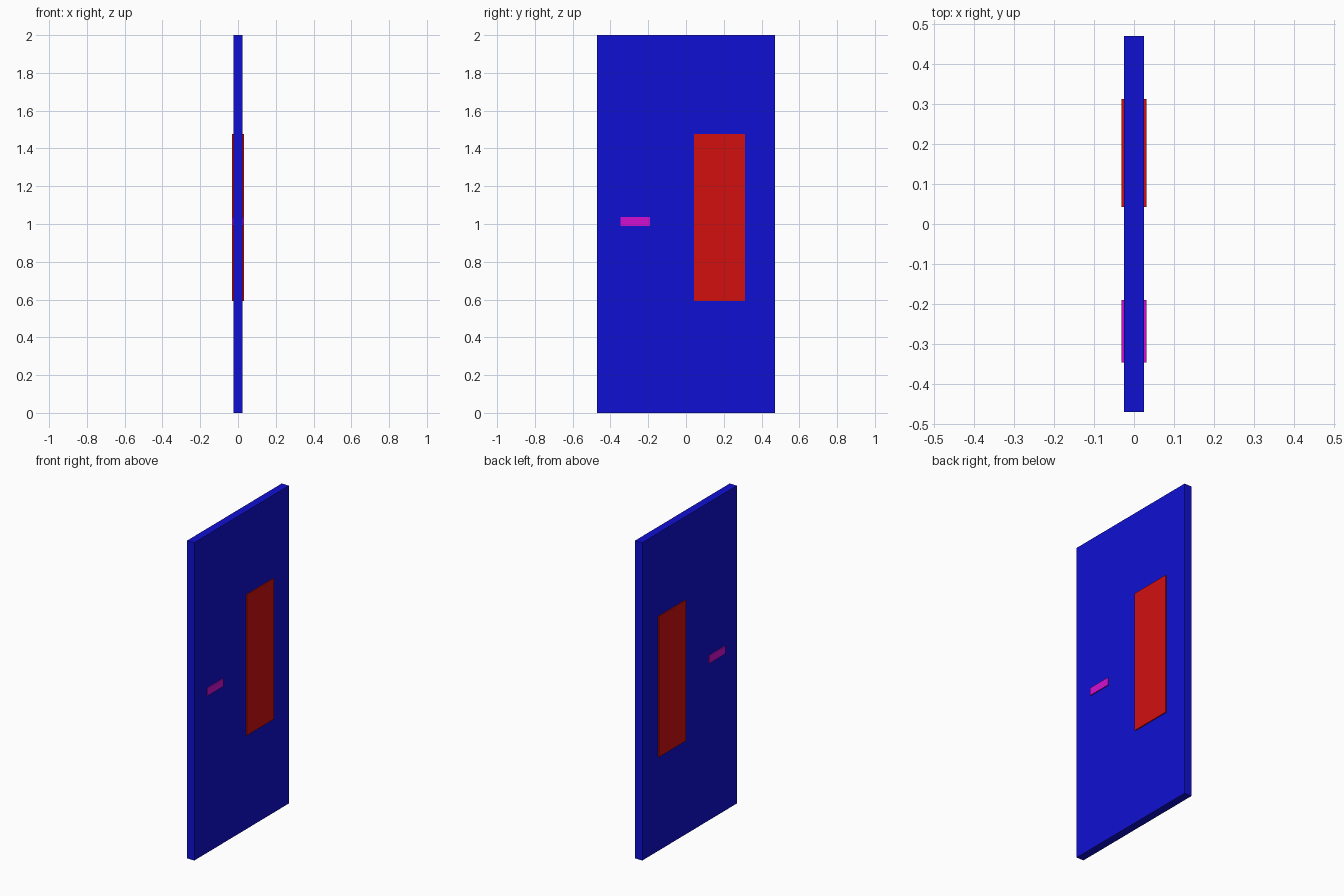
import bpy

if "Cube" in bpy.data.objects:
    bpy.data.objects.remove(bpy.data.objects["Cube"])


def material(name, rgb):
    m = bpy.data.materials.new(name)
    m.diffuse_color = (*rgb, 1.0)
    m.use_nodes = True
    m.node_tree.nodes["Principled BSDF"].inputs["Base Color"].default_value = m.diffuse_color
    return m


def box(name, lo, hi, mat):
    """Axis-aligned box between two corners."""
    centre = [(a + b) / 2 for a, b in zip(lo, hi)]
    bpy.ops.mesh.primitive_cube_add(size=1, location=centre)
    ob = bpy.context.object
    ob.name = name
    ob.scale = [b - a for a, b in zip(lo, hi)]
    bpy.ops.object.transform_apply(location=False, rotation=False, scale=True)
    ob.data.materials.append(mat)
    return ob


blue = material("door blue", (0.005, 0.005, 0.65))
red = material("window red", (0.65, 0.005, 0.005))
magenta = material("handle magenta", (0.65, 0.005, 0.65))

HALF = 0.025   # half the door thickness
PLATE = 0.006  # how far the plates stand proud

# Door leaf
box("door_leaf", (-HALF, -0.47, 0), (HALF, 0.47, 2.0), blue)

# Window and handle plates on both faces
for side, label in ((1, "right"), (-1, "left")):
    x0, x1 = sorted((side * HALF, side * (HALF + PLATE)))
    box(f"window_{label}", (x0, 0.043, 0.592), (x1, 0.312, 1.477), red)
    box(f"handle_{label}", (x0, -0.346, 0.99), (x1, -0.19, 1.038), magenta)
